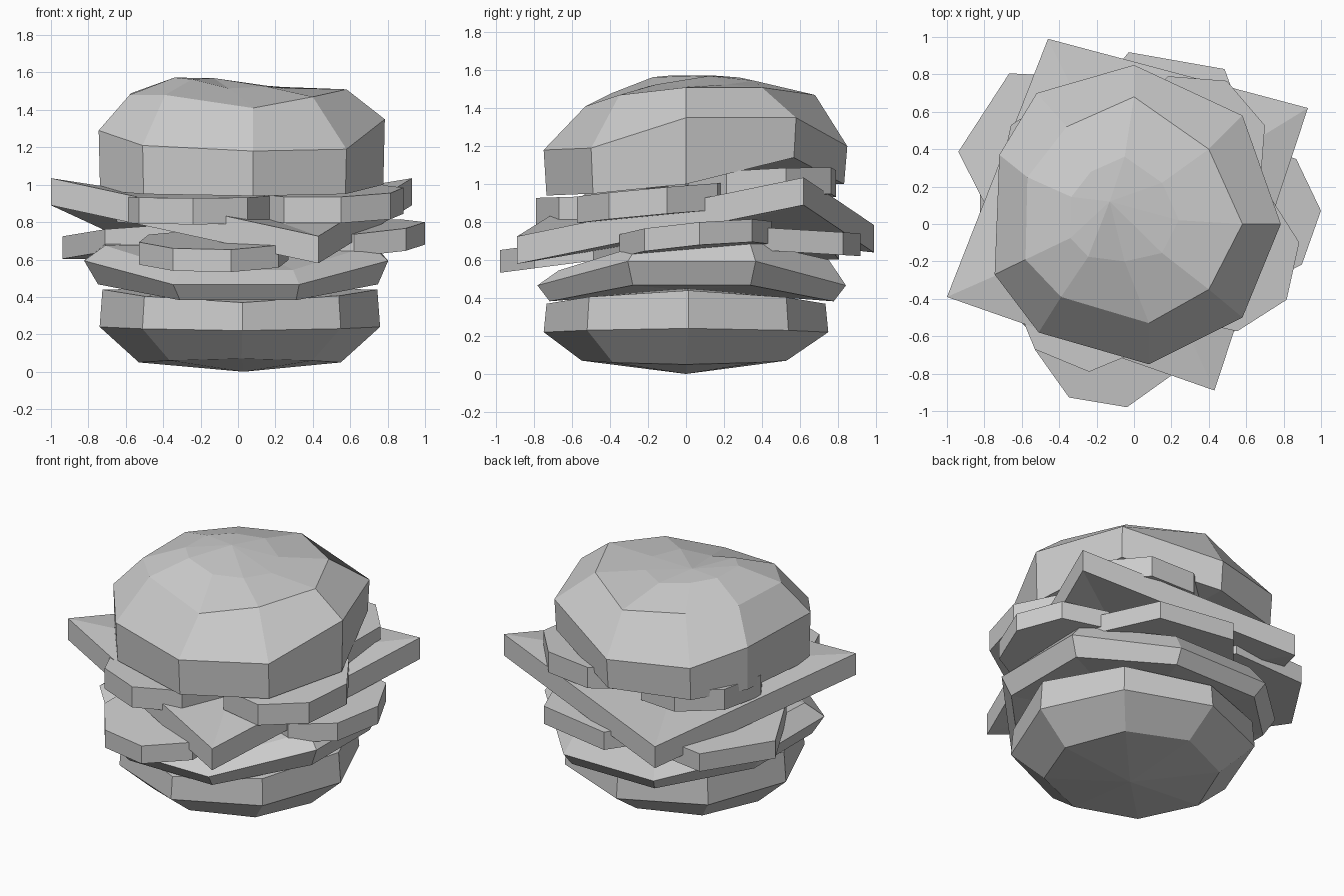
import bpy
from math import sin, cos, radians, pi


def make(name, verts, faces):
    me = bpy.data.meshes.new(name)
    me.from_pydata(verts, [], faces)
    me.update()
    ob = bpy.data.objects.new(name, me)
    bpy.context.collection.objects.link(ob)
    return ob


def loft(name, rings, bottom, top):
    """Join equal-length rings (bottom to top), closing each end with a centre point."""
    n = len(rings[0])
    verts = [p for r in rings for p in r] + [bottom, top]
    b, t, last = len(verts) - 2, len(verts) - 1, (len(rings) - 1) * n
    faces = []
    for i in range(n):
        j = (i + 1) % n
        for k in range(0, last, n):
            faces.append((k + i, k + j, k + n + j, k + n + i))
        faces += [(b, j, i), (t, last + i, last + j)]
    return make(name, verts, faces)


def ring(n, r, z, phase=0, cx=0, cy=0, wave=0, slope=(0, 0)):
    pts = []
    for i in range(n):
        a = radians(phase) + 2 * pi * i / n
        x, y = r * cos(a), r * sin(a)
        pts.append((cx + x, cy + y, z + wave * cos(2 * a) + slope[0] * x + slope[1] * y))
    return pts


def slice_disc(name, n, cx, cy, z, r, phase, slope, thick=0.13):
    """Thin tilted many-sided slice; z is the underside at its centre."""
    lo = ring(n, r, z, phase, cx, cy, 0, slope)
    hi = [(x, y, h + thick) for x, y, h in lo]
    loft(name, [lo, hi], (cx, cy, z), (cx, cy, z + thick))


# Bottom bun
loft("bottom_bun", [
    ring(8, 0.54, 0.06, 1, 0.01, -0.01, -0.01),
    ring(8, 0.75, 0.23, 1, 0.01, 0, 0.01),
    ring(8, 0.735, 0.405, 1, 0.01, 0, 0.035)],
    (0.03, 0, 0), (0, 0, 0.45))

# Patty, sagging at front and back
loft("patty", [
    ring(8, 0.81, 0.425, 22.5, 0, 0.03, 0.06),
    ring(8, 0.88, 0.53, 22.5, -0.01, 0.03, 0.09),
    ring(8, 0.77, 0.63, 22.5, 0, 0.04, 0.08, (0, 0.04))],
    (0, 0, 0.44), (0, 0, 0.69))

# Lower slices between patty and cheese
lower = [
    (8, -0.13, -0.58, 0.585, 0.41, -77, (0, 0.13)),
    (8, 0.60, 0.05, 0.65, 0.40, 3, (0.07, 0.09)),
    (6, -0.44, 0.36, 0.64, 0.50, 177, (0.07, -0.05)),
    (6, 0.15, 0.43, 0.65, 0.52, 50, (0, -0.06)),
]
for i, s in enumerate(lower):
    slice_disc(f"lower_slice_{i + 1}", *s, thick=0.12)

# Cheese square, two corners drooping and two raised
corners = [(0.43, -0.89, 0.58), (0.93, 0.62, 0.89), (-0.46, 0.99, 0.64), (-1.0, -0.39, 0.89)]
loft("cheese", [corners, [(x, y, z + 0.145) for x, y, z in corners]],
     (0, 0.05, 0.74), (0, 0.05, 0.88))

# Upper slices under the top bun
upper = [
    (8, -0.24, -0.38, 0.80, 0.41, -90, (0, 0.03)),
    (8, 0.48, -0.17, 0.83, 0.41, -35, (0.02, 0.09)),
    (8, 0.31, 0.40, 0.92, 0.41, 18, (0.05, 0.05)),
    (8, -0.33, 0.30, 0.88, 0.40, 10, (-0.08, 0.02)),
]
for i, s in enumerate(upper):
    slice_disc(f"upper_slice_{i + 1}", *s, thick=0.14)

# Top bun, lopsided dome
rim = [(0.08, -0.75, 1.18), (0.58, -0.5, 1.19), (0.785, 0.0, 1.35), (0.58, 0.58, 1.35),
       (0.0, 0.85, 1.2), (-0.52, 0.7, 1.22), (-0.72, 0.37, 1.29), (-0.745, -0.27, 1.29),
       (-0.51, -0.58, 1.21)]
base_z = [0.94, 0.95, 1.0, 1.14, 1.0, 1.0, 1.0, 0.97, 0.95]
crown = [(0.08, -0.53, 1.41), (0.4, -0.35, 1.47), (0.58, 0.0, 1.51), (0.4, 0.4, 1.51),
         (0.0, 0.68, 1.47), (-0.36, 0.52, 1.48), (-0.57, 0.25, 1.49), (-0.58, -0.19, 1.48),
         (-0.39, -0.39, 1.48)]
base = [(x * 0.99, y * 0.98, z) for (x, y, _), z in zip(rim, base_z)]
tip = [(-0.05 + x * 0.5, 0.02 + y * 0.5, 1.545 - 0.06 * x * 0.8) for x, y, _ in crown]
tip[0] = (-0.05, -0.2, 1.515)
loft("top_bun", [base, rim, crown, tip], (0, 0, 1.02), (-0.13, 0.12, 1.57))
